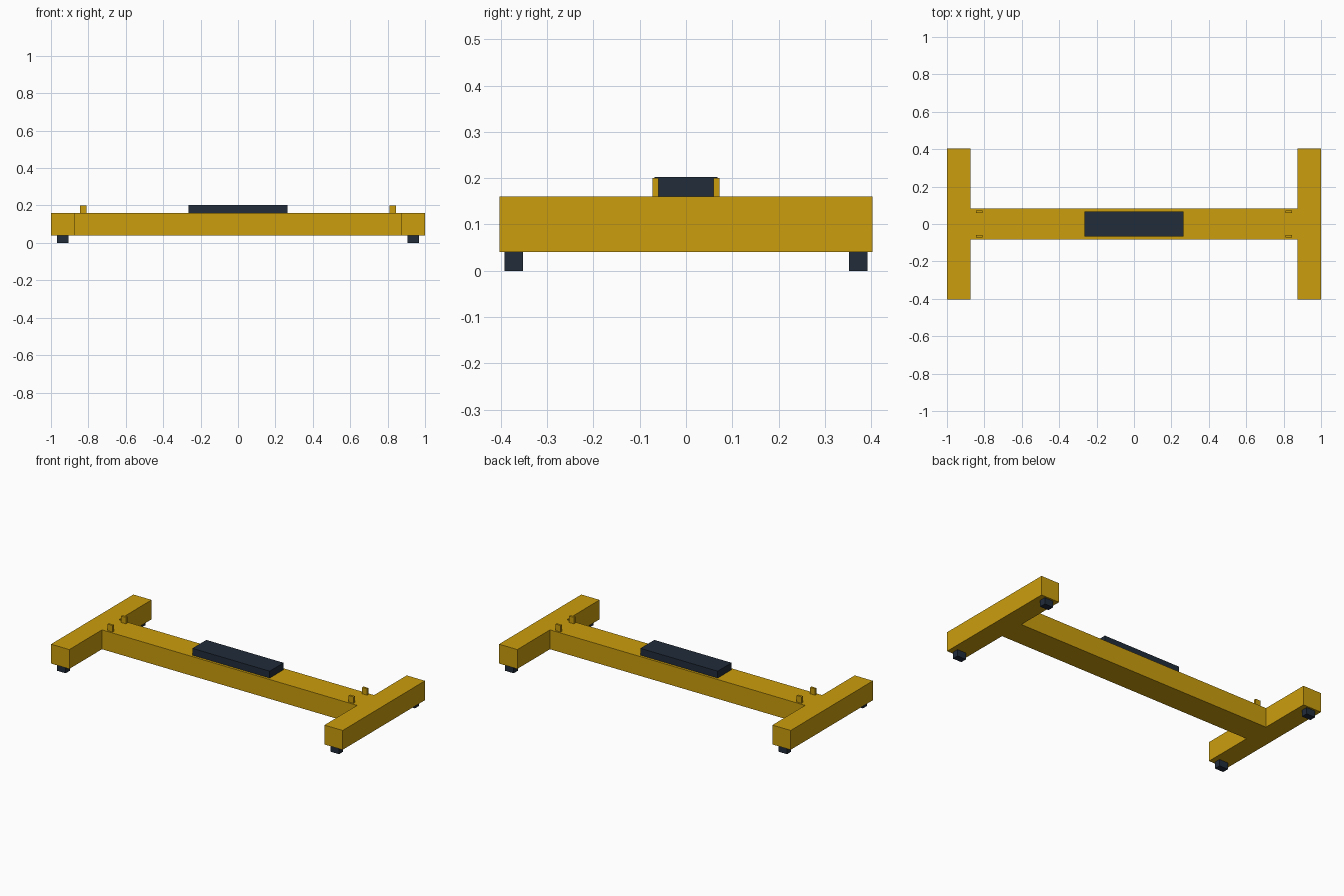
import bpy

cube = bpy.data.objects.get("Cube")
if cube:
    bpy.data.objects.remove(cube, do_unlink=True)


def make_material(name, colour):
    mat = bpy.data.materials.new(name)
    mat.use_nodes = True
    mat.diffuse_color = colour
    bsdf = next(n for n in mat.node_tree.nodes if n.type == 'BSDF_PRINCIPLED')
    bsdf.inputs["Base Color"].default_value = colour
    bsdf.inputs["Roughness"].default_value = 0.7
    return mat


YELLOW = make_material("golden yellow paint", (0.60, 0.34, 0.004, 1))
DARK = make_material("dark slate rubber", (0.015, 0.025, 0.042, 1))


def box(name, centre, half_x, half_y, bottom, top, mat):
    """Axis-aligned box given its plan centre, half sizes and height range."""
    x, y = centre
    bpy.ops.mesh.primitive_cube_add(size=2, location=(x, y, (bottom + top) / 2))
    obj = bpy.context.object
    obj.name = name
    obj.scale = (half_x, half_y, (top - bottom) / 2)
    bpy.ops.object.transform_apply(location=False, rotation=False, scale=True)
    obj.data.materials.append(mat)
    return obj


FRAME_BOTTOM, FRAME_TOP = 0.04, 0.16

# Long centre beam and the pad resting on it
box("centre_beam", (0, 0), 0.875, 0.083, FRAME_BOTTOM, FRAME_TOP, YELLOW)
box("centre_pad", (0, 0), 0.265, 0.068, FRAME_TOP, 0.203, DARK)

for sx, side in ((-1, "right"), (1, "left")):
    # Cross beam at each end
    box(f"{side}_cross_beam", (sx * 0.9375, 0), 0.0625, 0.403,
        FRAME_BOTTOM, FRAME_TOP, YELLOW)
    for sy, end in ((-1, "front"), (1, "back")):
        # Small upright tabs on the beam, and feet under the cross beams
        box(f"{end}_{side}_tab", (sx * 0.827, sy * 0.066), 0.017, 0.0065,
            FRAME_TOP, 0.20, YELLOW)
        box(f"{end}_{side}_foot", (sx * 0.9375, sy * 0.372), 0.03, 0.02,
            0, FRAME_BOTTOM, DARK)
